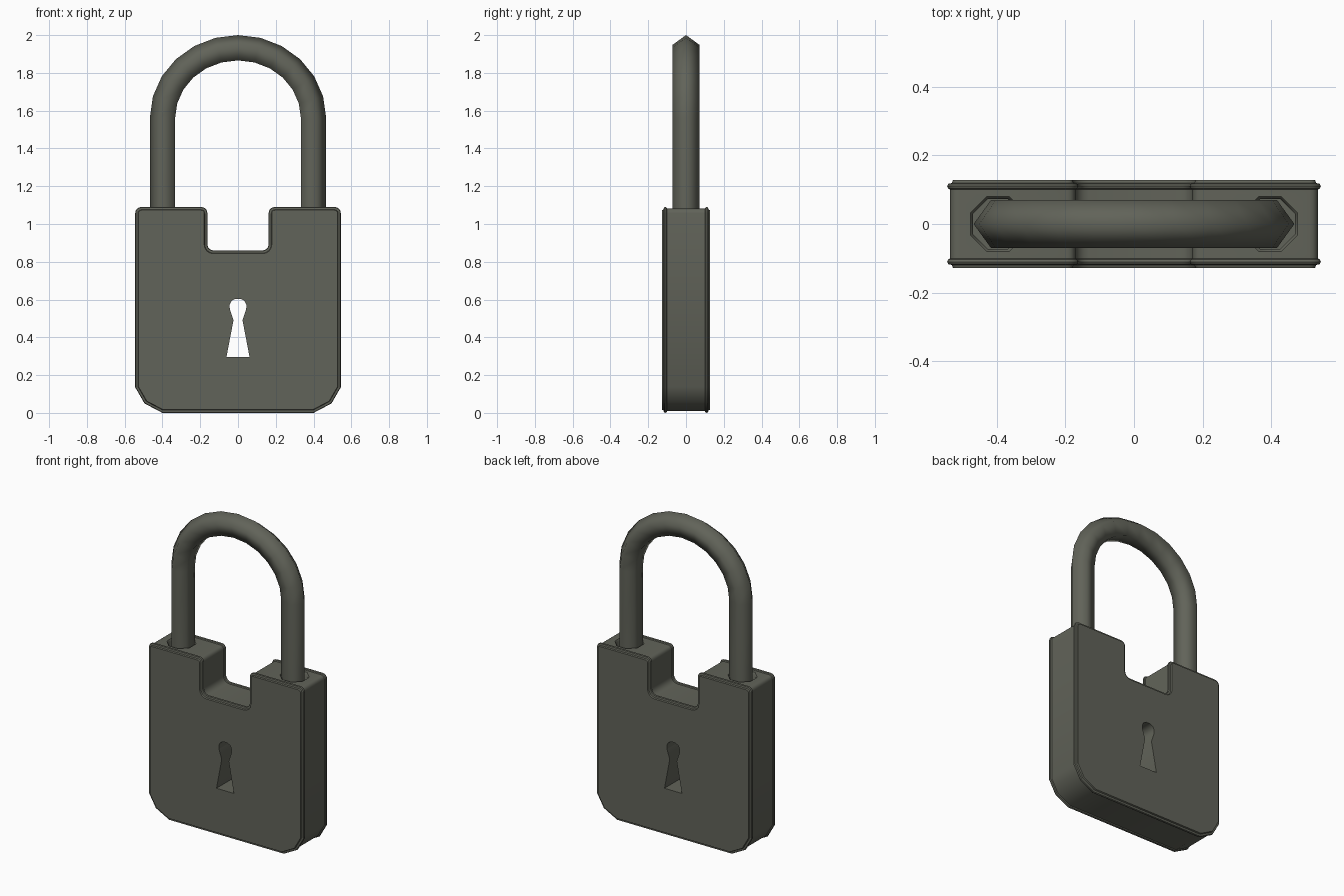
import bpy, bmesh, math
from mathutils import Vector

if "Cube" in bpy.data.objects:
    bpy.data.objects.remove(bpy.data.objects["Cube"])

metal = bpy.data.materials.new("dark olive metal")
metal.diffuse_color = (0.12, 0.125, 0.10, 1)
metal.use_nodes = True
metal.node_tree.nodes["Principled BSDF"].inputs["Base Color"].default_value = metal.diffuse_color


def loft(name, rings):
    """Closed solid skinned through equal-length rings of points."""
    bm = bmesh.new()
    vs = [[bm.verts.new(p) for p in r] for r in rings]
    n = len(vs[0])
    for a, b in zip(vs, vs[1:]):
        for i in range(n):
            j = (i + 1) % n
            bm.faces.new((a[i], a[j], b[j], b[i]))
    bm.faces.new(vs[0])
    bm.faces.new(vs[-1])
    bmesh.ops.recalc_face_normals(bm, faces=bm.faces)
    me = bpy.data.meshes.new(name)
    bm.to_mesh(me)
    bm.free()
    me.materials.append(metal)
    ob = bpy.data.objects.new(name, me)
    bpy.context.collection.objects.link(ob)
    return ob


def activate(ob):
    bpy.ops.object.select_all(action='DESELECT')
    ob.select_set(True)
    bpy.context.view_layer.objects.active = ob


def cut(ob, cutter):
    m = ob.modifiers.new("cut", 'BOOLEAN')
    m.operation, m.solver, m.object = 'DIFFERENCE', 'EXACT', cutter
    activate(ob)
    bpy.ops.object.modifier_apply(modifier=m.name)
    bpy.data.objects.remove(cutter)


def corner(p, d_in, d_out, r=0.032, n=4):
    """Rounded right-angle corner from an incoming to an outgoing direction."""
    p, a, b = Vector(p), Vector(d_in), Vector(d_out)
    c = p - a * r + b * r
    return [c - b * r * math.cos(t) + a * r * math.sin(t)
            for t in (math.pi / 2 * i / n for i in range(n + 1))]


def mirrored(half):
    return half + [Vector((-p.x, p.y)) for p in reversed(half)]


def inset(pts, d):
    """Mitred inset of a counter-clockwise outline."""
    out = []
    for i, p in enumerate(pts):
        a = (p - pts[i - 1]).normalized()
        b = (pts[(i + 1) % len(pts)] - p).normalized()
        na, nb = Vector((-a.y, a.x)), Vector((-b.y, b.x))
        out.append(p + (na + nb) * d / (1 + na.dot(nb)))
    return out


# Body outline: clipped lower corners, square notch at the top
half = [Vector(p) for p in ((0.40, 0.0), (0.495, 0.05), (0.544, 0.135))]
half += corner((0.544, 1.09), (0, 1), (-1, 0))
half += corner((0.162, 1.09), (-1, 0), (0, -1))
half += corner((0.162, 0.86), (0, -1), (-1, 0))
outline = mirrored(half)

# Body with raised rims along front and back edges
edge = [(0.128, 0.017), (0.119, 0.014), (0.117, 0.003),
        (0.110, 0.0), (0.103, 0.003), (0.100, 0.009)]
section = [(-y, d) for y, d in edge] + edge[::-1]
body = loft("lock_body", [[(p.x, y, p.y) for p in inset(outline, d)]
                          for y, d in section])

# Keyhole right through the body
key = mirrored([Vector(p) for p in ((0.061, 0.297), (0.024, 0.49), (0.043, 0.548),
                                    (0.045, 0.572), (0.034, 0.593), (0.014, 0.604))])
cut(body, loft("keyhole_cutter", [[(p.x, y, p.y) for p in key] for y in (-0.3, 0.3)]))

# Octagonal bevelled sockets for the shackle legs
for s in (-1, 1):
    prof = [(0.105, 1.10), (0.086, 1.081), (0.078, 1.071), (0.078, 0.98)]
    cut(body, loft("socket_cutter", [
        [(s * 0.396 + r * math.cos(math.pi / 8 + k * math.pi / 4),
          r * math.sin(math.pi / 8 + k * math.pi / 4), z) for k in range(8)]
        for r, z in prof]))
activate(body)
bpy.ops.object.shade_smooth_by_angle(angle=math.radians(38))

# Shackle: five-sided bar swept along straight legs and an arch
LEG, SPRING, RISE, R = 0.393, 1.56, 0.366, 0.074
path = [(LEG, 0.975, 0.0)]
N = 12
for i in range(N + 1):
    t = math.pi * i / N
    path.append((LEG * math.cos(t), SPRING + RISE * math.sin(t),
                 math.atan2(LEG * math.sin(t), RISE * math.cos(t))))
path.append((-LEG, 0.975, math.pi))
rings = []
for x, z, a in path:
    rings.append([(x + R * math.cos(k) * math.cos(a), R * math.sin(k),
                   z + R * math.cos(k) * math.sin(a))
                  for k in (2 * math.pi * j / 5 for j in range(5))])
shackle = loft("shackle", rings)
activate(shackle)
bpy.ops.object.shade_smooth_by_angle(angle=math.radians(76))
